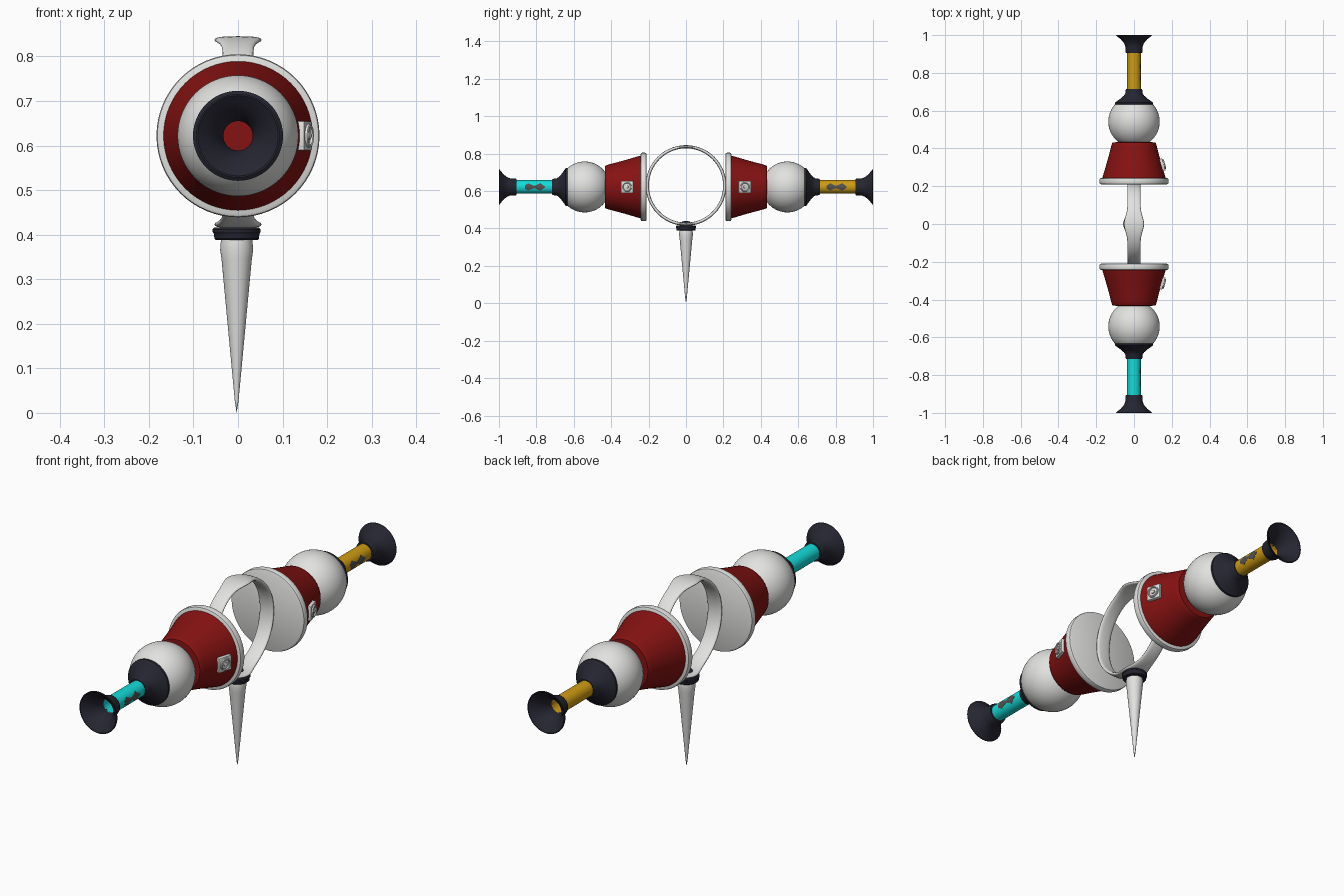
import bpy, bmesh, math
from mathutils import Matrix, Vector

if "Cube" in bpy.data.objects:
    bpy.data.objects.remove(bpy.data.objects["Cube"])

AXIS_Z = 0.622  # height of the horizontal axis


def mat(name, rgb):
    m = bpy.data.materials.new(name)
    m.diffuse_color = (*rgb, 1)
    m.use_nodes = True
    m.node_tree.nodes["Principled BSDF"].inputs["Base Color"].default_value = m.diffuse_color
    return m


WHITE = mat("white", (0.76, 0.76, 0.75))
RED = mat("deep_red", (0.24, 0.006, 0.006))
NAVY = mat("dark_navy", (0.019, 0.019, 0.032))
CYAN = mat("cyan", (0.006, 0.72, 0.70))
GOLD = mat("gold", (0.62, 0.33, 0.006))
GREY = mat("dark_grey", (0.09, 0.085, 0.08))


def finish(name, bm, material, matrix=Matrix(), angle=35):
    bmesh.ops.remove_doubles(bm, verts=bm.verts, dist=1e-5)
    bm.transform(matrix)
    bmesh.ops.recalc_face_normals(bm, faces=bm.faces)
    me = bpy.data.meshes.new(name)
    bm.to_mesh(me)
    bm.free()
    me.materials.append(material)
    ob = bpy.data.objects.new(name, me)
    bpy.context.collection.objects.link(ob)
    bpy.ops.object.select_all(action='DESELECT')
    ob.select_set(True)
    bpy.context.view_layer.objects.active = ob
    bpy.ops.object.shade_smooth_by_angle(angle=math.radians(angle))
    return ob


def loft(bm, rings, close_rows=False):
    """Skin closed rings of points."""
    rows = [[bm.verts.new(p) for p in r] for r in rings]
    n = len(rows[0])
    pairs = list(zip(rows, rows[1:])) + ([(rows[-1], rows[0])] if close_rows else [])
    for a, b in pairs:
        for i in range(n):
            j = (i + 1) % n
            bm.faces.new((a[i], a[j], b[j], b[i]))


def lathe(name, profile, material, matrix=Matrix(), closed=False, n=64):
    """Turn (radius, height) points about local z."""
    bm = bmesh.new()
    loft(bm, [[(r * math.cos(2 * math.pi * i / n), r * math.sin(2 * math.pi * i / n), h)
               for i in range(n)] for r, h in profile], closed)
    return finish(name, bm, material, matrix)


def arm(side, tag, tube_mat):
    # local z runs outward along +y or -y
    m = Matrix.Translation((0, 0, AXIS_Z)) @ Matrix.Rotation(-side * math.pi / 2, 4, 'X')

    lathe(tag + "_base_plate", [(0, .21), (.175, .21), (.181, .213), (.183, .219), (.183, .234),
                                (.181, .240), (.175, .243), (0, .243)], WHITE, m)
    lathe(tag + "_cone_body", [(0, .24), (.168, .24), (.163, .26), (.148, .31), (.134, .36),
                               (.121, .41), (.117, .425), (.112, .432), (.075, .434)], RED, m)
    ball = [(.136 * math.sin(math.pi * k / 32), .542 - .136 * math.cos(math.pi * k / 32))
            for k in range(33)]
    lathe(tag + "_ball", ball, WHITE, m)
    # dark cup hugging the ball
    lathe(tag + "_ball_cup", [(.094, .630), (.101, .634), (.101, .643), (.088, .652), (.066, .668),
                              (.052, .681), (.046, .692), (.044, .708), (.040, .716), (0, .716)],
          NAVY, m)
    # hollow tube with a red floor
    lathe(tag + "_tube", [(.036, .705), (.036, .915), (.033, .915), (.033, .705)], tube_mat, m, True)
    lathe(tag + "_tube_floor", [(0, .720), (.0335, .720), (.0335, .724), (0, .724)], RED, m)
    # flared horn, open at the end
    lathe(tag + "_flared_end", [(.033, .905), (.043, .905), (.046, .915), (.046, .940), (.053, .958),
                                (.070, .978), (.094, .997), (.094, 1.0), (.090, 1.0), (.068, .983),
                                (.050, .963), (.040, .943), (.033, .925)], NAVY, m, True)

    # square clasp with a round button on the right face of the cone
    c = (Matrix.Translation((.148, side * .313, AXIS_Z))
         @ Matrix.Rotation(side * math.radians(16), 4, 'Z') @ Matrix.Rotation(math.pi / 2, 4, 'Y'))
    bm = bmesh.new()
    bmesh.ops.create_cube(bm, size=1, matrix=Matrix.Diagonal((.066, .066, .02, 1)))
    bmesh.ops.bevel(bm, geom=bm.edges[:], offset=.003, segments=2, affect='EDGES', profile=.5)
    finish(tag + "_clasp_plate", bm, WHITE, c)
    lathe(tag + "_clasp_ring", [(.019, .008), (.027, .008), (.026, .015), (.023, .017), (.020, .015)],
          WHITE, c, True, 32)
    lathe(tag + "_clasp_button", [(.009, .008), (.008, .015), (.005, .017), (0, .017)], WHITE, c, n=24)

    # thin painted mark wrapped on the right side of the tube
    cols = [(-.055, .008), (-.036, .020), (-.022, .013), (-.004, .006),
            (.012, .013), (.028, .021), (.042, .010), (.052, .004)]
    bm = bmesh.new()
    grid = []
    for dy, h in cols:
        grid.append([bm.verts.new((math.sqrt(.0375 ** 2 - (h * t) ** 2), side * .807 + dy,
                                   AXIS_Z + h * t)) for t in (-1, -.5, 0, .5, 1)])
    for a, b in zip(grid, grid[1:]):
        for i in range(4):
            bm.faces.new((a[i], b[i], b[i + 1], a[i + 1]))
    bmesh.ops.recalc_face_normals(bm, faces=bm.faces)
    if bm.faces[:][0].normal.x < 0:
        bmesh.ops.reverse_faces(bm, faces=bm.faces)
    bmesh.ops.solidify(bm, geom=bm.faces[:], thickness=.001)
    finish(tag + "_tube_mark", bm, GREY)


arm(-1, "front", CYAN)
arm(1, "back", GOLD)

# Central hoop: rounded band that widens at its top and bottom
bm = bmesh.new()
rings = []
for k in range(96):
    a = 2 * math.pi * k / 96
    y, z = math.sin(a), math.cos(a)
    half = .034 + .019 * math.exp(-(y * .205 / .055) ** 2)
    ring = []
    for i in range(20):
        t = 2 * math.pi * i / 20
        ct, st = math.cos(t), math.sin(t)
        x = half * math.copysign(abs(ct) ** .7, ct)
        r = .207 + .0085 * math.copysign(abs(st) ** .8, st)
        ring.append((x, r * y, .630 + r * z))
    rings.append(ring)
loft(bm, rings, True)
finish("central_hoop", bm, WHITE, angle=60)

# Spike, collar and stud below the hoop
foot = Matrix.Translation((-.003, 0, 0))
lathe("spike", [(0, 0), (.004, .025), (.034, .345), (.037, .365), (.036, .380), (.034, .400), (0, .400)],
      WHITE, foot, n=48)
lathe("spike_collar", [(0, .388), (.047, .388), (.050, .391), (.051, .402), (.054, .406), (.054, .412),
                       (.050, .416), (.040, .416), (.036, .412), (0, .412)], NAVY, foot, n=48)
lathe("hoop_stud", [(.026, .415), (.026, .431), (.022, .436), (.012, .439), (0, .440)], NAVY, foot, n=32)
